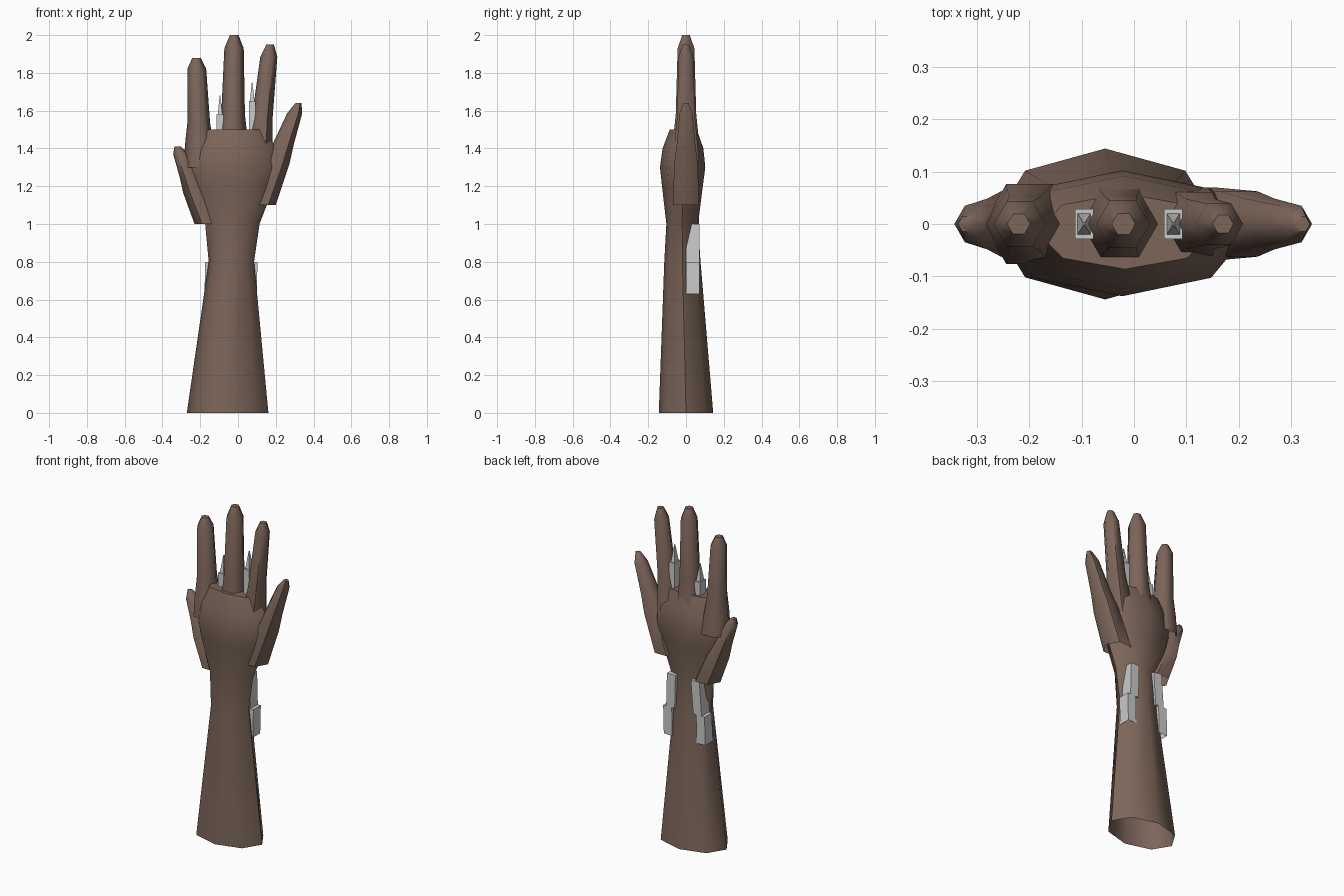
import bpy, bmesh, math
from mathutils import Vector

cube = bpy.data.objects.get("Cube")
if cube:
    bpy.data.objects.remove(cube, do_unlink=True)


def make_material(name, red, green, blue):
    mat = bpy.data.materials.new(name)
    mat.use_nodes = True
    mat.diffuse_color = (red, green, blue, 1)
    shader = mat.node_tree.nodes["Principled BSDF"]
    shader.inputs["Base Color"].default_value = mat.diffuse_color
    return mat


skin = make_material("brown_skin", .2, .13, .1)
steel = make_material("silver_steel", .6, .6, .6)


def add_ring(bm, sides, center, width, depth, turn):
    """Add one horizontal polygon with the given half width and half depth."""
    ring = []
    for side in range(sides):
        angle = turn + math.tau * side / sides
        offset = Vector((width * math.cos(angle), depth * math.sin(angle), 0))
        ring.append(bm.verts.new(center + offset))
    return ring


def loft(name, sides, sections, mat, sharp_angle, turn=0):
    """Skin a stack of sections, each a center, a half width and a half depth."""
    bm = bmesh.new()
    rings = [add_ring(bm, sides, Vector(center), width, depth, turn)
             for center, width, depth in sections]
    for lower, upper in zip(rings, rings[1:]):
        for side in range(sides):
            after = (side + 1) % sides
            bm.faces.new((lower[side], lower[after], upper[after], upper[side]))
    bm.faces.new(rings[-1])
    bmesh.ops.recalc_face_normals(bm, faces=bm.faces)

    mesh = bpy.data.meshes.new(name)
    bm.to_mesh(mesh)
    bm.free()
    mesh.materials.append(mat)
    for polygon in mesh.polygons:
        polygon.use_smooth = True
    mesh.set_sharp_from_angle(angle=math.radians(sharp_angle))
    obj = bpy.data.objects.new(name, mesh)
    bpy.context.collection.objects.link(obj)


# Forearm, wrist and palm: height, then width and depth relative to the palm
palm_width, palm_depth = .24, .12
arm_profile = [(0, .9, 1.2), (.8, .5, .8), (1, .6, .7), (1.2, .9, .9),
               (1.3, 1, 1), (1.4, .9, .9), (1.5, .7, .6)]


def arm_center(height):
    """The arm leans slightly sideways and bows forward at the wrist."""
    bow = math.sin(height * math.pi / 2)
    return Vector((height / 40 - .055, -bow / 50, height))


loft("forearm_and_palm", 8,
     [(arm_center(height), width * palm_width, depth * palm_depth)
      for height, width, depth in arm_profile], skin, 60)

# Digits: position from root to tip, then girth at that position
finger_profile = [(0, 1.6), (.2, 1.4), (.4, 1.1), (.9, .9), (1, .4)]
outer_profile = [(0, 1), (.4, .9), (.6, .7), (.9, .5), (1, .2)]


def add_digit(name, profile, girth, root_x, root_z, tip_x, tip_z):
    root = Vector((root_x, 0, root_z))
    tip = Vector((tip_x, 0, tip_z))
    sections = [(root.lerp(tip, position), girth * scale, girth * scale)
                for position, scale in profile]
    loft(name, 6, sections, skin, 60)


knuckles = 1.3
add_digit("index_finger", finger_profile, .055, -.2, knuckles, -.22, 1.88)
add_digit("middle_finger", finger_profile, .057, -.03, knuckles, -.02, 2)
add_digit("ring_finger", finger_profile, .05, .1, knuckles, .17, 1.95)
add_digit("little_finger", outer_profile, .08, .12, 1.1, .32, 1.64)
add_digit("thumb", outer_profile, .08, -.15, 1, -.32, 1.41)

# Retractable blades: a housing through the wrist and a point between the fingers
housing_profile = [(.63, .11), (.8, .11), (.8, .09), (1, .08)]
blade_profile = [(.3, 1), (.1, 1), (.1, .7), (0, .1)]
square_turn = math.pi / 4


def add_blade(label, side, blade_x, tip_z):
    housing = [((arm_center(height).x + side * reach, .035, height), .04, .05)
               for height, reach in housing_profile]
    loft(label + "_blade_housing", 4, housing, steel, 30, square_turn)
    blade = [((blade_x, 0, tip_z - drop), .025 * scale, .04 * scale)
             for drop, scale in blade_profile]
    loft(label + "_blade", 4, blade, steel, 30, square_turn)


add_blade("left", 1, .075, 1.75)
add_blade("right", -1, -.095, 1.68)
